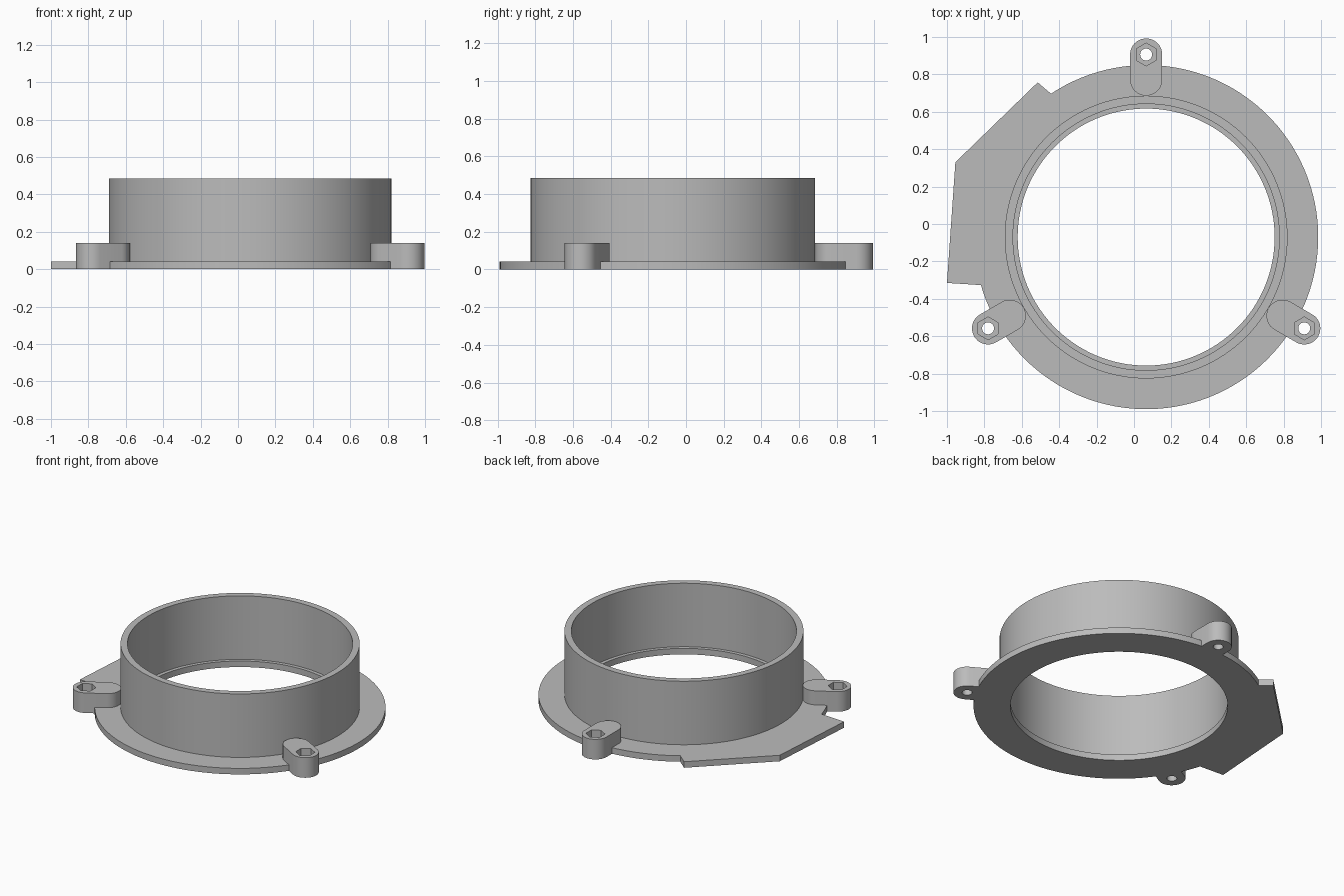
import bpy, bmesh, math
from math import pi, cos, sin, radians, atan2

cube = bpy.data.objects.get("Cube")
if cube:
    bpy.data.objects.remove(cube, do_unlink=True)

CX, CY = 0.065, -0.07          # axis of the ring
FLANGE_R, WALL_R, BORE_R, LIP_R = 0.92, 0.756, 0.712, 0.687
FLANGE_H, LUG_H, RECESS_Z, WALL_H = 0.042, 0.14, 0.07, 0.485

grey = bpy.data.materials.new("plain grey")
grey.use_nodes = True
grey.diffuse_color = (0.5, 0.5, 0.5, 1)
grey.node_tree.nodes["Principled BSDF"].inputs["Base Color"].default_value = (0.5, 0.5, 0.5, 1)


def arc(x, y, r, start, end, steps):
    """Points along an arc, both ends included."""
    return [(x + r * cos(start + (end - start) * i / steps),
             y + r * sin(start + (end - start) * i / steps)) for i in range(steps + 1)]


def ring(x, y, r, count, turn=0.0):
    return arc(x, y, r, turn, turn + 2 * pi, count)[:-1]


def build(name, sections):
    """Closed solid from a cycle of (outline, z) loops.
    Loops at one height with different counts are joined by a flat fill, others by quads."""
    bm = bmesh.new()
    loops = [[bm.verts.new((x, y, z)) for x, y in pts] for pts, z in sections]
    edges = [[bm.edges.new((a, b)) for a, b in zip(l, l[1:] + l[:1])] for l in loops]
    for i, a in enumerate(loops):
        j = (i + 1) % len(loops)
        b = loops[j]
        if len(a) == len(b):
            for k in range(len(a)):
                m = (k + 1) % len(a)
                bm.faces.new((a[k], a[m], b[m], b[k]))
        else:
            bmesh.ops.triangle_fill(bm, use_beauty=True, edges=edges[i] + edges[j],
                                    normal=(0, 0, 1))
    bmesh.ops.recalc_face_normals(bm, faces=bm.faces[:])
    mesh = bpy.data.meshes.new(name)
    bm.to_mesh(mesh)
    bm.free()
    mesh.materials.append(grey)
    obj = bpy.data.objects.new(name, mesh)
    bpy.context.collection.objects.link(obj)
    bpy.ops.object.select_all(action='DESELECT')
    obj.select_set(True)
    bpy.context.view_layer.objects.active = obj
    bpy.ops.object.shade_smooth_by_angle(angle=radians(30))
    return obj


# Flange: round plate with an angular tab on its right side
tab = [(-0.515, 0.757), (-0.955, 0.33), (-1.0, -0.315)]
tab_start = atan2(0.70 - CY, -0.446 - CX)
tab_end = atan2(-0.327 - CY, -0.82 - CX)
outline = arc(CX, CY, FLANGE_R, tab_end, tab_start, 100) + tab
bore = ring(CX, CY, LIP_R, 128)
build("flange", [(outline, 0), (outline, FLANGE_H), (bore, FLANGE_H), (bore, 0)])

# Collar: tall tube seated in the flange, leaving a thin lip inside
outer, inner = ring(CX, CY, WALL_R, 128), ring(CX, CY, BORE_R, 128)
build("collar", [(outer, FLANGE_H / 2), (outer, WALL_H), (inner, WALL_H), (inner, FLANGE_H / 2)])

# Screw lugs: rounded blocks with a through hole and a hexagonal nut recess
LUG_R, LUG_IN, LUG_OUT = 0.086, 0.842, 0.976
for name, degrees in (("back_lug", 90), ("right_lug", 210), ("left_lug", 330)):
    t = radians(degrees)
    ox, oy = CX + LUG_OUT * cos(t), CY + LUG_OUT * sin(t)
    ix, iy = CX + LUG_IN * cos(t), CY + LUG_IN * sin(t)
    capsule = (arc(ox, oy, LUG_R, t - pi / 2, t + pi / 2, 20)
               + arc(ix, iy, LUG_R, t + pi / 2, t + 3 * pi / 2, 20))
    nut = ring(ox, oy, 0.061, 6, t)
    hole = ring(ox, oy, 0.032, 24, t)
    build(name, [(capsule, 0), (capsule, LUG_H), (nut, LUG_H),
                 (nut, RECESS_Z), (hole, RECESS_Z), (hole, 0)])
